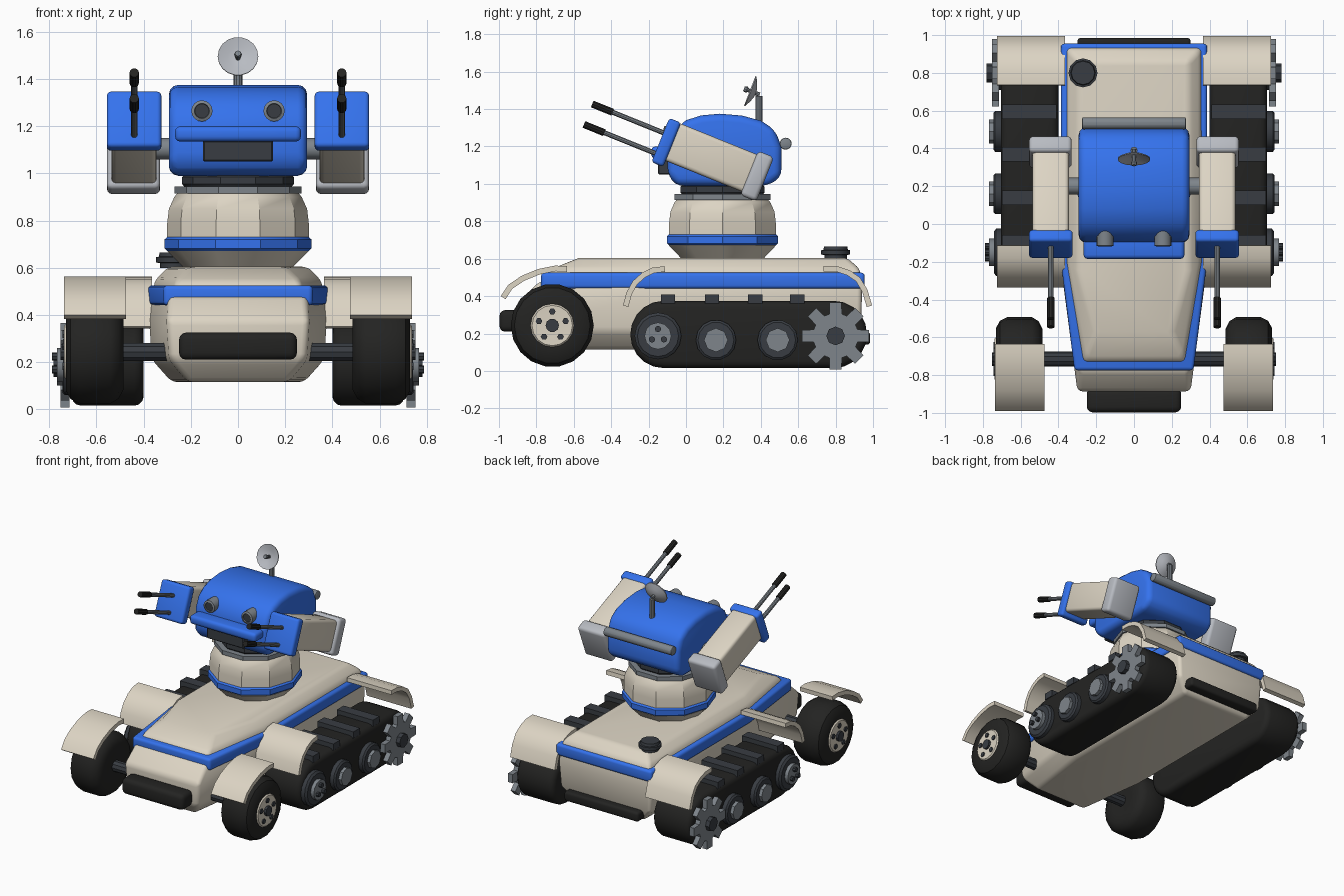
import bpy, bmesh
from math import sin, cos, pi, radians
from mathutils import Matrix, Vector

if "Cube" in bpy.data.objects:
    bpy.data.objects.remove(bpy.data.objects["Cube"])

COL = {'beige': (.72, .66, .55), 'blue': (.035, .17, .85), 'black': (.017, .017, .016),
       'dark': (.04, .046, .055), 'grey': (.21, .235, .26), 'light': (.48, .5, .54)}
MATS = {}
for k, c in COL.items():
    MATS[k] = bpy.data.materials.new(k)
    MATS[k].diffuse_color = (*c, 1)


def finish(bm, name, col, bevel=0, segs=3, mirror=False, mat=None, angle=35):
    bmesh.ops.recalc_face_normals(bm, faces=bm.faces)
    bm.normal_update()
    if bevel:
        es = [e for e in bm.edges if len(e.link_faces) == 2 and e.calc_face_angle() > .5]
        bmesh.ops.bevel(bm, geom=es, offset=bevel, segments=segs, profile=.5,
                        affect='EDGES', clamp_overlap=True)
    if mat:
        bm.transform(mat)
    me = bpy.data.meshes.new(name)
    bm.to_mesh(me)
    bm.free()
    me.materials.append(MATS[col])
    ob = bpy.data.objects.new(name, me)
    bpy.context.collection.objects.link(ob)
    bpy.ops.object.select_all(action='DESELECT')
    ob.select_set(True)
    bpy.context.view_layer.objects.active = ob
    bpy.ops.object.shade_smooth_by_angle(angle=radians(angle))
    if mirror:
        ob.modifiers.new('Mirror', 'MIRROR')
    return ob


def loft(name, rings, col, **kw):
    """Skin a stack of equal-length point rings and cap both ends."""
    bm = bmesh.new()
    vs = [[bm.verts.new(p) for p in r] for r in rings]
    n = len(vs[0])
    for a, b in zip(vs, vs[1:]):
        for i in range(n):
            bm.faces.new((a[i], a[(i + 1) % n], b[(i + 1) % n], b[i]))
    bm.faces.new(vs[0])
    bm.faces.new(vs[-1])
    return finish(bm, name, col, **kw)


def prism(name, pts, x0, x1, col, **kw):
    return loft(name, [[(x, y, z) for y, z in pts] for x in (x0, x1)], col, **kw)


def box(name, x, y, z, col, **kw):
    return prism(name, [(y[0], z[0]), (y[1], z[0]), (y[1], z[1]), (y[0], z[1])], *x, col, **kw)


def lathe(name, axis, c, prof, n, col, **kw):
    """Turn (position, radius) pairs about an axis through c."""
    rings = []
    for a, r in prof:
        ring = []
        for i in range(n):
            p, q = r * cos(2 * pi * i / n), r * sin(2 * pi * i / n)
            ring.append({'x': (a, c[0] + p, c[1] + q), 'y': (c[0] + p, a, c[1] + q),
                         'z': (c[0] + p, c[1] + q, a)}[axis])
        rings.append(ring)
    return loft(name, rings, col, **kw)


def cyl(name, axis, c, a0, a1, r, n, col, **kw):
    return lathe(name, axis, c, [(a0, r), (a1, r)], n, col, **kw)


def plan(z, wf, yf, w, yb, yr):
    return [(-wf, yf, z), (wf, yf, z), (w, yb, z), (w, yr, z), (-w, yr, z), (-w, yb, z)]


def fender(name, pts, x0, x1, th=.03):
    inner = []
    for i, p in enumerate(pts):
        t = (Vector(pts[min(i + 1, len(pts) - 1)]) - Vector(pts[max(i - 1, 0)])).normalized()
        inner.append((p[0] + t.y * th, p[1] - t.x * th))
    prism(name, pts + inner[::-1], x0, x1, 'beige', mirror=True)


# Hull
loft('lower_hull', [plan(.115, .21, -.8, .28, -.3, .89), plan(.21, .29, -.88, .365, -.3, .935),
                    plan(.38, .3, -.887, .377, -.3, .94), plan(.48, .29, -.78, .37, -.25, .94)],
     'beige', bevel=.025)
loft('hull_band', [plan(.44, .315, -.775, .387, -.2, .955), plan(.525, .315, -.775, .387, -.2, .955)],
     'blue', bevel=.018)
loft('upper_hull', [plan(.5, .27, -.74, .357, -.2, .935), plan(.545, .265, -.72, .355, -.2, .93),
                    plan(.605, .2, -.57, .29, -.25, .86)], 'beige', bevel=.03)
box('front_bumper', (-.25, .25), (-.997, -.87), (.21, .325), 'black', bevel=.03)
box('rear_bumper', (-.3, .3), (.9, .985), (.14, .21), 'black', bevel=.018)
lathe('rear_hatch', 'z', (-.27, .8), [(.6, .06), (.62, .06), (.622, .077), (.645, .077),
                                      (.647, .066), (.665, .062)], 12, 'dark')

# Neck
NC = (0, .195)
lathe('neck', 'z', NC, [(.59, .22), (.61, .24), (.67, .3), (.79, .3), (.85, .293), (.9, .27), (.925, .25)],
      10, 'beige', angle=30)
lathe('neck_band', 'z', NC, [(.672, .3), (.682, .312), (.72, .312), (.73, .3)], 10, 'blue', angle=30)
cyl('neck_flange', 'z', NC, .915, .945, .27, 10, 'grey', angle=30)
lathe('neck_collar', 'z', NC, [(.94, .225), (.955, .237), (.985, .237), (1.0, .22)], 10, 'dark', angle=30)

# Head
prism('head', [(-.05, .99), (.44, .99), (.51, 1.04), (.51, 1.2), (.475, 1.29), (.4, 1.338), (.3, 1.365),
               (.18, 1.375), (.08, 1.366), (0, 1.34), (-.06, 1.29), (-.095, 1.21), (-.1, 1.05)],
      -.293, .293, 'blue', bevel=.045)
box('brow_lip', (-.267, .267), (-.185, -.05), (1.135, 1.2), 'blue', bevel=.022)
box('mouth_grille', (-.148, .148), (-.15, -.05), (1.05, 1.14), 'dark', bevel=.006, segs=1)
lathe('eye_rim', 'y', (.153, 1.265), [(-.03, .045), (-.115, .045), (-.12, .032), (-.108, .03)], 16,
      'grey', mirror=True)
cyl('eye_lens', 'y', (.153, 1.265), -.05, -.113, .03, 16, 'dark', mirror=True)
cyl('rear_bar', 'x', (.533, 1.215), -.275, .275, .033, 12, 'grey', bevel=.01, segs=2)

# Antenna
cyl('antenna_post', 'z', (0, .39), 1.32, 1.47, .019, 10, 'grey')
TILT = Matrix.Translation((0, .352, 1.493)) @ Matrix.Rotation(radians(-21), 4, 'X')
lathe('antenna_dish', 'y', (0, 0), [(.022, .02), (.012, .05), (-.006, .086), (-.012, .086), (.004, .045),
                                    (.01, .012)], 18, 'light', mat=TILT)
lathe('antenna_feed', 'y', (0, 0), [(.045, .012), (-.02, .01), (-.03, .017), (-.045, .013)], 8, 'grey',
      mat=TILT)

# Gun arms, tilted about the shoulder
ARM = Matrix.Translation((0, .155, 1.135)) @ Matrix.Rotation(radians(-22), 4, 'X')
arm = dict(mirror=True, mat=ARM)
box('arm_body', (.345, .537), (-.26, .22), (-.11, .105), 'beige', bevel=.022, **arm)
box('arm_front_plate', (.325, .556), (-.308, -.24), (-.145, .11), 'blue', bevel=.018, **arm)
box('arm_rear_cap', (.33, .556), (.198, .29), (-.13, .125), 'light', bevel=.022, **arm)
for v in (.025, -.093):
    cyl('gun_barrel', 'y', (.44, v), -.29, -.62, .014, 10, 'grey', **arm)
    cyl('gun_muzzle', 'y', (.44, v), -.6, -.718, .02, 10, 'black', **arm)
cyl('shoulder_axle', 'x', (.2, 1.105), .27, .36, .045, 12, 'grey', mirror=True)

# Front wheels
WC = (-.715, .243)
lathe('front_tyre', 'x', WC, [(.49, .1), (.485, .16), (.505, .2), (.54, .222), (.67, .222), (.71, .203),
                              (.73, .165), (.73, .115), (.71, .1)], 18, 'black', mirror=True)
lathe('front_hub', 'x', WC, [(.5, .1), (.728, .118), (.738, .108), (.735, .05)], 16, 'beige', mirror=True)
cyl('front_hub_cap', 'x', WC, .7, .752, .036, 10, 'dark', mirror=True)
for i in range(5):
    a = pi / 2 + i * 2 * pi / 5
    cyl('front_wheel_bolt', 'x', (WC[0] + .075 * cos(a), WC[1] + .075 * sin(a)), .72, .745, .018, 6,
        'dark', mirror=True)
cyl('front_axle', 'x', WC, -.52, .52, .04, 10, 'dark')

# Fenders
fender('front_fender', [(-.99, .4), (-.95, .46), (-.88, .508), (-.79, .545), (-.7, .563), (-.635, .56)],
       .475, .737)
fender('track_front_fender', [(-.337, .35), (-.318, .42), (-.285, .48), (-.235, .525), (-.18, .552),
                              (-.115, .56)], .365, .725)
fender('track_rear_fender', [(.735, .562), (.81, .56), (.875, .538), (.93, .5), (.97, .435), (.995, .35)],
       .365, .725)

# Tracks
stadium = [(c + .178 * cos(radians(s + 18 * i)), .195 + .18 * sin(radians(s + 18 * i)))
           for c, s in ((.79, -90), (-.12, 90)) for i in range(11)]
prism('track', stadium, .4, .705, 'black', bevel=.04, mirror=True)
for y in (-.096, .139, .37, .595):
    box('track_cleat', (.41, .7), (y - .038, y + .038), (.36, .408), 'dark', mirror=True)

# Idler, road wheels and drive sprocket
lathe('idler_wheel', 'x', (-.15, .187), [(.68, .125), (.73, .125), (.742, .11)], 16, 'dark', mirror=True)
cyl('idler_hub', 'x', (-.15, .187), .73, .768, .072, 12, 'grey', mirror=True)
for i in range(3):
    a = pi / 2 + i * 2 * pi / 3
    cyl('idler_bolt', 'x', (-.15 + .037 * cos(a), .187 + .037 * sin(a)), .75, .788, .017, 8, 'dark',
        mirror=True)
for y in (.16, .49):
    lathe('road_wheel', 'x', (y, .165), [(.68, .108), (.735, .108), (.745, .096)], 14, 'dark', mirror=True)
    cyl('road_wheel_hub', 'x', (y, .165), .73, .768, .064, 8, 'grey', mirror=True)
gear = []
for i in range(8):
    for d, r in ((-16, .122), (-10, .182), (10, .182), (16, .122)):
        a = radians(45 * i + d)
        gear.append((.8 + r * cos(a), .187 + r * sin(a)))
prism('drive_sprocket', gear, .715, .752, 'grey', mirror=True)
cyl('sprocket_axle', 'x', (.8, .187), .68, .72, .09, 12, 'dark', mirror=True)
cyl('sprocket_hub', 'x', (.8, .187), .74, .782, .05, 8, 'dark', mirror=True)

for m in bpy.data.materials:
    if m.users and not m.is_grease_pencil:
        m.use_nodes = True
        m.node_tree.nodes["Principled BSDF"].inputs["Base Color"].default_value = m.diffuse_color
